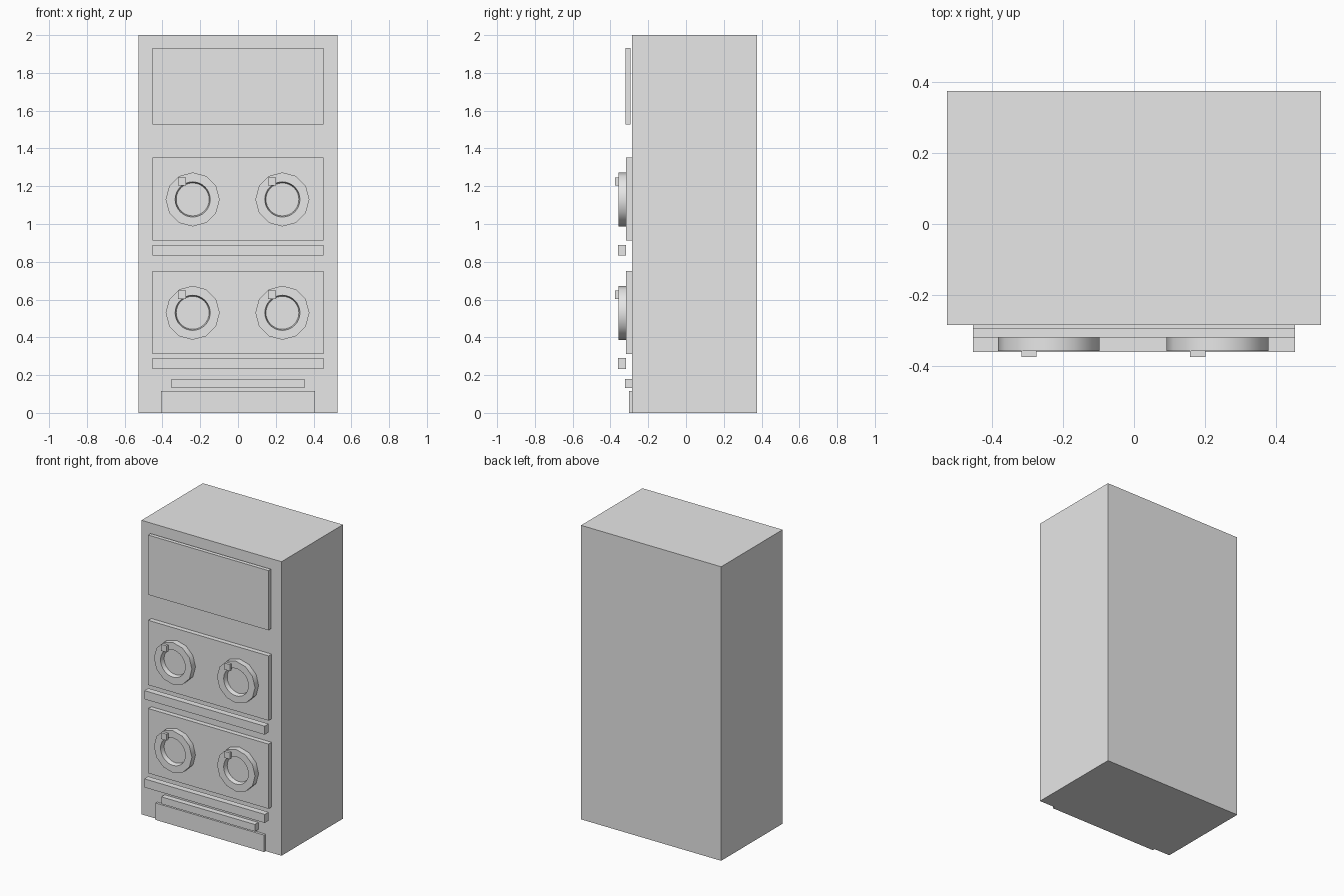
import bpy, bmesh, math
from mathutils import Vector

cube = bpy.data.objects.get("Cube")
if cube:
    bpy.data.objects.remove(cube, do_unlink=True)

# Single matte grey finish
grey = bpy.data.materials.new("light_grey")
grey.use_nodes = True
grey.diffuse_color = (0.8, 0.8, 0.8, 1)
bsdf = next(n for n in grey.node_tree.nodes if n.type == 'BSDF_PRINCIPLED')
bsdf.inputs["Base Color"].default_value = (0.8, 0.8, 0.8, 1)


def finish(name, bm):
    bmesh.ops.recalc_face_normals(bm, faces=bm.faces)
    mesh = bpy.data.meshes.new(name)
    bm.to_mesh(mesh)
    bm.free()
    mesh.materials.append(grey)
    ob = bpy.data.objects.new(name, mesh)
    bpy.context.collection.objects.link(ob)
    return ob


def box(name, x, y, z):
    """Box from (min, max) pairs on each axis."""
    bm = bmesh.new()
    bmesh.ops.create_cube(bm, size=1)
    for v in bm.verts:
        v.co = Vector([r[0] if c < 0 else r[1] for c, r in zip(v.co, (x, y, z))])
    return finish(name, bm)


def ring(bm, radius, sides, y):
    verts = [bm.verts.new((radius * math.cos(2 * math.pi * i / sides), y,
                           radius * math.sin(2 * math.pi * i / sides)))
             for i in range(sides)]
    edges = [bm.edges.new((verts[i], verts[(i + 1) % sides])) for i in range(sides)]
    return verts, edges


def wall(bm, a, b):
    n = len(a)
    for i in range(n):
        j = (i + 1) % n
        bm.faces.new((a[i], a[j], b[j], b[i]))


def dial(name, x, z):
    """Twelve-sided disc with a round recess in its front."""
    front, back, floor = -0.357, -0.318, -0.327
    bm = bmesh.new()
    outer_back, _ = ring(bm, 0.143, 12, back)
    outer_front, rim = ring(bm, 0.143, 12, front)
    hole_front, lip = ring(bm, 0.093, 32, front)
    hole_floor, _ = ring(bm, 0.087, 32, floor)
    bmesh.ops.triangle_fill(bm, use_beauty=True, edges=rim + lip, normal=(0, -1, 0))
    wall(bm, outer_back, outer_front)
    wall(bm, hole_front, hole_floor)
    bm.faces.new(outer_back)
    bm.faces.new(hole_floor)
    ob = finish(name, bm)
    ob.location = (x, 0, z)
    bpy.ops.object.select_all(action='DESELECT')
    ob.select_set(True)
    bpy.context.view_layer.objects.active = ob
    bpy.ops.object.shade_smooth_by_angle(angle=math.radians(40))


FACE = -0.285
WIDE = (-0.453, 0.453)

# Cabinet and fixed front parts
box("cabinet", (-0.527, 0.527), (FACE, 0.375), (0, 2))
box("top_panel", WIDE, (-0.32, -0.294), (1.527, 1.933))
box("lower_bar", (-0.352, 0.352), (-0.322, FACE), (0.132, 0.18))
box("base_plate", (-0.408, 0.408), (-0.302, FACE), (0, 0.115))

# Two matching tiers: panel, rail below it, and a pair of dials with tabs
for tier, z in (("lower", 0.53), ("upper", 1.13)):
    box(tier + "_panel", WIDE, (-0.318, FACE), (z - 0.218, z + 0.222))
    box(tier + "_rail", WIDE, (-0.36, -0.318), (z - 0.298, z - 0.24))
    for side, x in (("right", -0.24), ("left", 0.235)):
        dial(f"{tier}_{side}_dial", x, z)
        box(f"{tier}_{side}_tab", (x - 0.077, x - 0.034), (-0.375, -0.355),
            (z + 0.073, z + 0.117))
